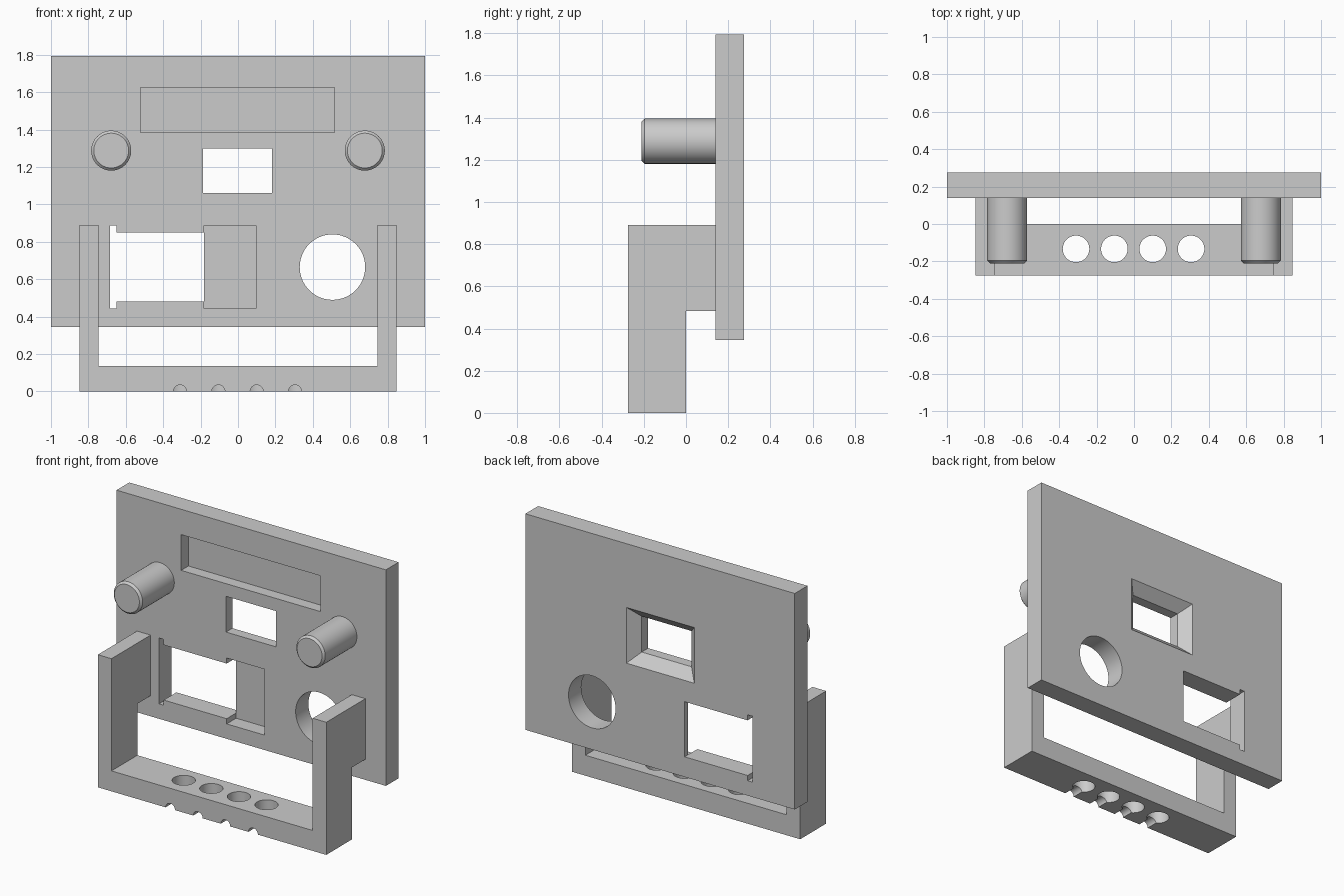
import bpy, bmesh
from math import radians
from mathutils import Matrix, Vector

cube = bpy.data.objects.get("Cube")
if cube:
    bpy.data.objects.remove(cube, do_unlink=True)

grey = bpy.data.materials.new("light_grey")
grey.use_nodes = True
colour = (0.6, 0.6, 0.6, 1)
grey.diffuse_color = colour
grey.node_tree.nodes["Principled BSDF"].inputs["Base Color"].default_value = colour


def finish(name, bm):
    bmesh.ops.recalc_face_normals(bm, faces=bm.faces)
    mesh = bpy.data.meshes.new(name)
    bm.to_mesh(mesh)
    bm.free()
    mesh.materials.append(grey)
    obj = bpy.data.objects.new(name, mesh)
    bpy.context.collection.objects.link(obj)
    return obj


def box(name, x, y, z, flare=0):
    """Box from ranges; flare widens the end facing +y."""
    bm = bmesh.new()
    bmesh.ops.create_cube(bm, size=1)
    size = Vector((x[1] - x[0], y[1] - y[0], z[1] - z[0]))
    mid = Vector((x[0] + x[1], y[0] + y[1], z[0] + z[1])) / 2
    for v in bm.verts:
        back = v.co.y > 0
        side = v.co * 2
        v.co = mid + v.co * size
        if back:
            v.co += Vector((side.x, 0, side.z)) * flare
    return finish(name, bm)


def rod(name, start, end, radius, chamfer=0):
    """Cylinder between two points, optionally chamfered at the start."""
    start, end = Vector(start), Vector(end)
    axis = end - start
    place = Matrix.Translation((start + end) / 2) @ axis.to_track_quat("Z", "Y").to_matrix().to_4x4()
    bm = bmesh.new()
    bmesh.ops.create_cone(bm, cap_ends=True, segments=64, radius1=radius,
                          radius2=radius, depth=axis.length)
    if chamfer:
        rim = [e for e in bm.edges if all(v.co.z < 0 for v in e.verts)]
        bmesh.ops.bevel(bm, geom=rim, offset=chamfer, segments=1, affect="EDGES")
    bmesh.ops.transform(bm, matrix=place, verts=bm.verts)
    return finish(name, bm)


def select(obj):
    bpy.ops.object.select_all(action="DESELECT")
    obj.select_set(True)
    bpy.context.view_layer.objects.active = obj


def smooth(obj):
    select(obj)
    bpy.ops.object.shade_smooth_by_angle(angle=radians(30))


def cut(target, cutters):
    for cutter in cutters:
        select(target)
        mod = target.modifiers.new("cut", "BOOLEAN")
        mod.operation = "DIFFERENCE"
        mod.solver = "EXACT"
        mod.object = cutter
        bpy.ops.object.modifier_apply(modifier=mod.name)
        bpy.data.objects.remove(cutter, do_unlink=True)


# Upright panel with its recesses and openings
FRONT, BACK = 0.14, 0.275
through = (0, 0.4)
panel = box("panel", (-1, 1), (FRONT, BACK), (0.345, 1.795))
cut(panel, [
    box("label_recess", (-0.52, 0.515), (0, 0.217), (1.385, 1.625)),
    box("window_opening", (-0.187, 0.183), through, (1.06, 1.3)),
    box("window_flare", (-0.187, 0.183), (0.208, 0.288), (1.06, 1.3), flare=0.08),
    rod("round_opening", (0.505, 0, 0.665), (0.505, 0.4, 0.665), 0.175),
    box("socket_opening", (-0.67, -0.182), through, (0.48, 0.85)),
    box("socket_slot", (-0.685, -0.65), through, (0.445, 0.887)),
    box("socket_recess", (-0.182, 0.097), (0, 0.24), (0.445, 0.887)),
])
smooth(panel)

# Two chamfered pegs
for side, x in (("right", -0.678), ("left", 0.678)):
    smooth(rod(side + "_peg", (x, -0.21, 1.288), (x, FRONT, 1.288), 0.107, 0.014))

# U-shaped bracket: stepped side profile extruded across, then hollowed
profile = [(-0.275, 0), (0, 0), (0, 0.483), (FRONT, 0.483), (FRONT, 0.89), (-0.275, 0.89)]
bm = bmesh.new()
face = bm.faces.new([bm.verts.new((-0.848, y, z)) for y, z in profile])
extruded = bmesh.ops.extrude_face_region(bm, geom=[face])["geom"]
bmesh.ops.translate(bm, vec=(1.696, 0, 0),
                    verts=[g for g in extruded if isinstance(g, bmesh.types.BMVert)])
bracket = finish("bracket", bm)
cutters = [box("bracket_gap", (-0.747, 0.747), (-0.5, 0.5), (0.137, 1.2))]

# Row of holes, each with a groove leading in from the front edge
for i in range(4):
    x = -0.31 + 0.205 * i
    cutters.append(rod("hole", (x, -0.133, -0.1), (x, -0.133, 0.3), 0.071))
    cutters.append(rod("groove", (x, -0.35, 0), (x, -0.133, 0), 0.035))
cut(bracket, cutters)
smooth(bracket)
